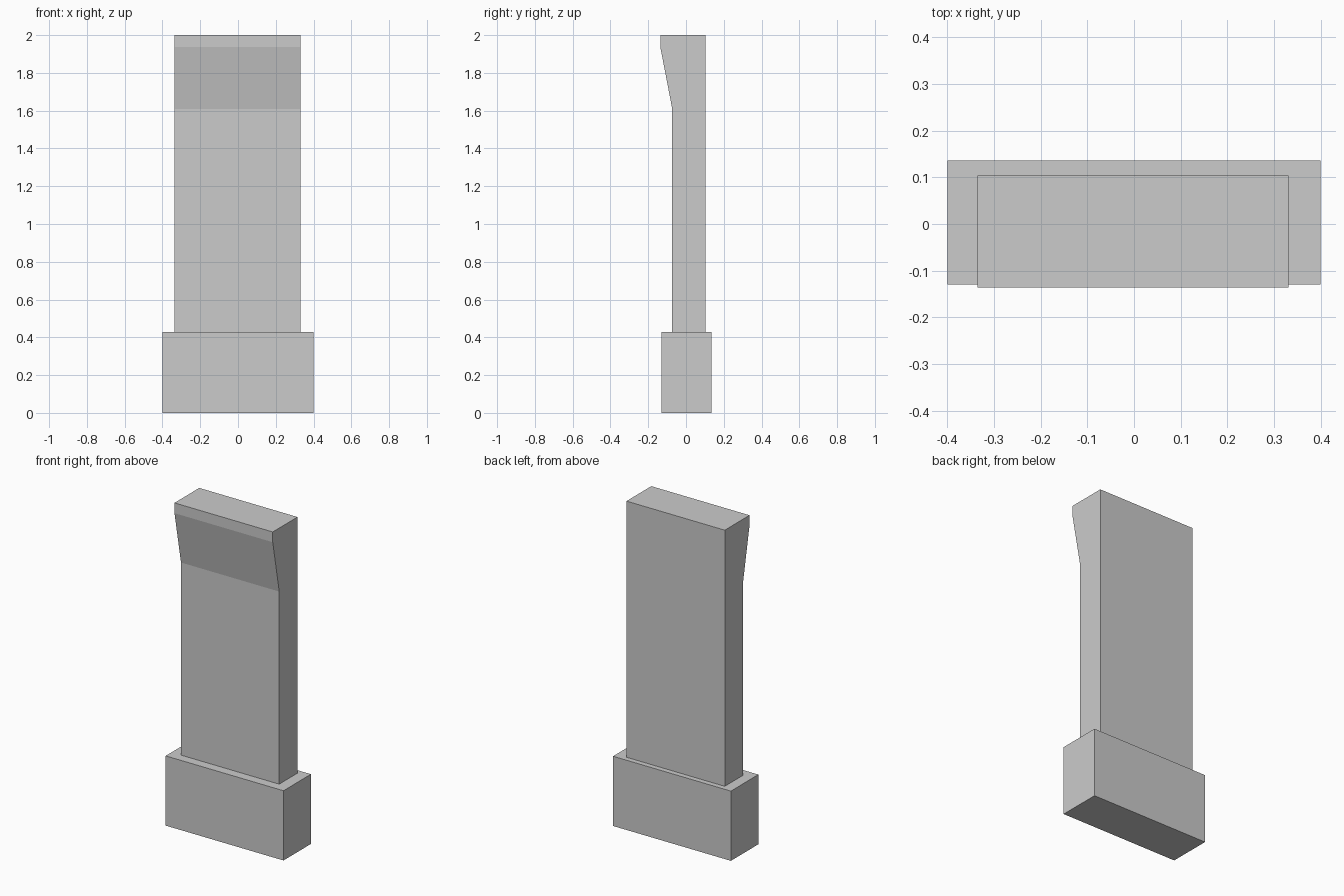
import bpy
import bmesh

if "Cube" in bpy.data.objects:
    bpy.data.objects.remove(bpy.data.objects["Cube"])


def extrude_x(name, profile, x0, x1):
    """Extrude a closed (y, z) profile along x."""
    bm = bmesh.new()
    face = bm.faces.new([bm.verts.new((x0, y, z)) for y, z in profile])
    ext = bmesh.ops.extrude_face_region(bm, geom=[face], use_keep_orig=True)
    moved = [g for g in ext["geom"] if isinstance(g, bmesh.types.BMVert)]
    bmesh.ops.translate(bm, vec=(x1 - x0, 0, 0), verts=moved)
    bmesh.ops.recalc_face_normals(bm, faces=bm.faces)
    mesh = bpy.data.meshes.new(name)
    bm.to_mesh(mesh)
    bm.free()
    obj = bpy.data.objects.new(name, mesh)
    bpy.context.collection.objects.link(obj)
    return obj


# Plinth block
extrude_x("plinth", [(-0.13, 0), (0.136, 0), (0.136, 0.428), (-0.13, 0.428)],
          -0.4, 0.4)

# Upright slab with a flared lip at the top front
extrude_x("slab", [(-0.073, 0.428), (0.104, 0.428), (0.104, 2.0),
                   (-0.136, 2.0), (-0.136, 1.937), (-0.073, 1.61)],
          -0.336, 0.331)
